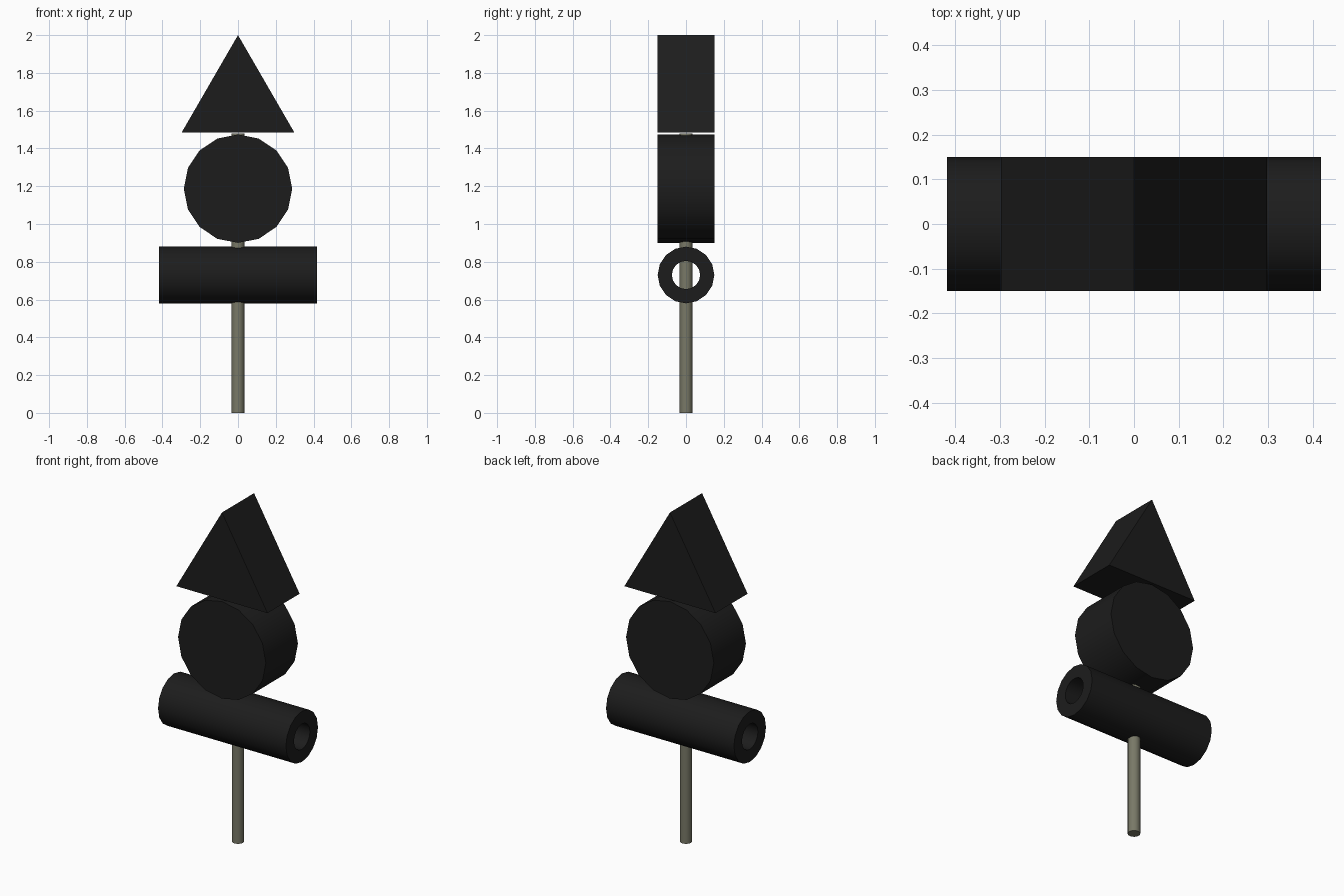
import bpy, bmesh
from math import pi, sin, cos

if "Cube" in bpy.data.objects:
    bpy.data.objects.remove(bpy.data.objects["Cube"])


def material(name, rgb):
    m = bpy.data.materials.new(name)
    m.diffuse_color = (*rgb, 1)
    m.use_nodes = True
    m.node_tree.nodes["Principled BSDF"].inputs["Base Color"].default_value = m.diffuse_color
    return m


black = material("black_paint", (0.012, 0.012, 0.012))
metal = material("pole_grey", (0.19, 0.19, 0.135))


def ring(r, n=16):
    return [(r * cos(2 * pi * i / n), r * sin(2 * pi * i / n)) for i in range(n)]


def finish(name, bm, mat, smooth=True):
    bmesh.ops.recalc_face_normals(bm, faces=bm.faces)
    me = bpy.data.meshes.new(name)
    bm.to_mesh(me)
    bm.free()
    me.materials.append(mat)
    ob = bpy.data.objects.new(name, me)
    bpy.context.collection.objects.link(ob)
    if smooth:
        bpy.ops.object.select_all(action='DESELECT')
        ob.select_set(True)
        bpy.context.view_layer.objects.active = ob
        bpy.ops.object.shade_smooth_by_angle(angle=pi / 6)
    return ob


def prism(name, profile, place, lo, hi, mat, smooth=True):
    """Extrude a closed 2D profile from lo to hi; place maps (u, v, w) to xyz."""
    bm = bmesh.new()
    a, b = [[bm.verts.new(place(u, v, w)) for u, v in profile] for w in (lo, hi)]
    n = len(profile)
    for i in range(n):
        j = (i + 1) % n
        bm.faces.new((a[i], a[j], b[j], b[i]))
    bm.faces.new(a)
    bm.faces.new(b)
    return finish(name, bm, mat, smooth)


def along_y(u, v, w):
    return (u, w, v)


# Pole, running up through the tube and the disc
prism("pole", ring(0.034), lambda u, v, w: (u, v, w), 0, 1.479, metal)

# Triangular block on top
prism("triangle_block", [(-0.298, 1.485), (0.298, 1.485), (0, 2.0)],
      along_y, -0.15, 0.15, black, smooth=False)

# Round block in the middle
prism("round_block", [(x, z + 1.187) for x, z in ring(0.287)],
      along_y, -0.15, 0.15, black)

# Hollow tube lying along x
bm = bmesh.new()
half, zc = 0.418, 0.73
loops = [[bm.verts.new((x, y, z + zc)) for y, z in ring(r)]
         for r, x in ((0.15, -half), (0.15, half), (0.075, half), (0.075, -half))]
for k in range(4):
    p, q = loops[k], loops[(k + 1) % 4]
    for i in range(16):
        j = (i + 1) % 16
        bm.faces.new((p[i], p[j], q[j], q[i]))
finish("cross_tube", bm, black)
